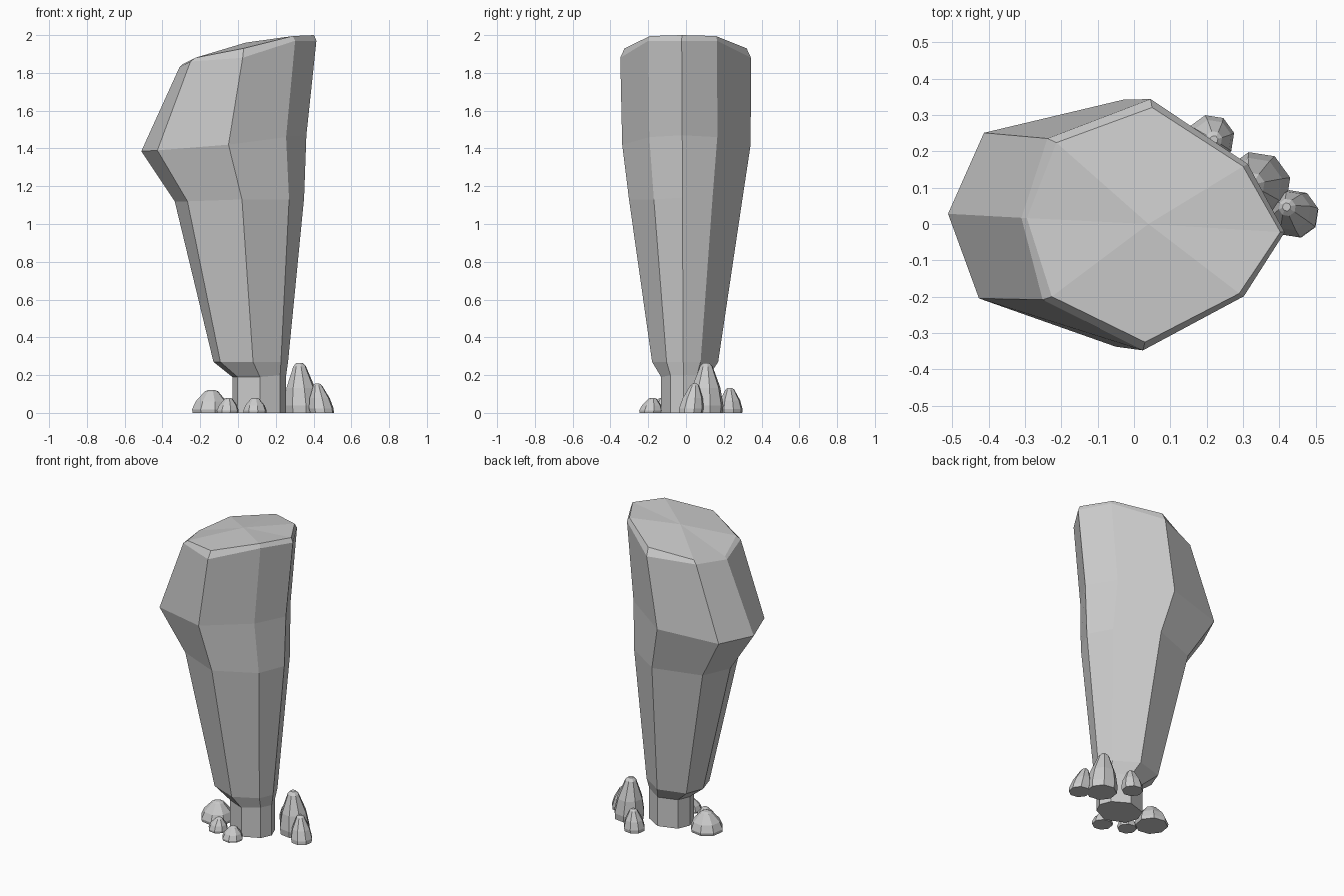
import bpy, bmesh, math

if "Cube" in bpy.data.objects:
    bpy.data.objects.remove(bpy.data.objects["Cube"])


def loft(name, rings, tip=None):
    """Skin a stack of rings; close the base and cap the top (fan to tip if given)."""
    bm = bmesh.new()
    vs = [[bm.verts.new(p) for p in r] for r in rings]
    n = len(rings[0])
    for a, b in zip(vs, vs[1:]):
        for i in range(n):
            j = (i + 1) % n
            bm.faces.new((a[i], a[j], b[j], b[i]))
    bm.faces.new(vs[0][::-1])
    top = bm.faces.new(vs[-1])
    if tip:
        centre = bmesh.ops.poke(bm, faces=[top])["verts"][0]
        centre.co = tip
    bmesh.ops.recalc_face_normals(bm, faces=bm.faces)
    me = bpy.data.meshes.new(name)
    bm.to_mesh(me)
    bm.free()
    ob = bpy.data.objects.new(name, me)
    bpy.context.collection.objects.link(ob)
    return ob


def body_ring(half):
    """Mirror five front-side points to an octagon, with a slight twist about z."""
    pts = half + [(x, -y, z) for x, y, z in half[3:0:-1]]
    return [(x + 0.03 * y, y - 0.055 * x, z) for x, y, z in pts]


# Stem and head: each level runs left, front-left, front, front-right, right
neck = [(-.03, 0, .19), (.0, -.08, .19), (.12, -.125, .19), (.225, -.07, .2), (.255, 0, .2)]
levels = [
    [(x, y, 0) for x, y, z in neck],
    neck,
    [(-.13, 0, .27), (-.09, -.115, .27), (.085, -.175, .27), (.23, -.09, .27), (.265, 0, .27)],
    [(-.335, 0, 1.12), (-.262, -.18, 1.12), (.03, -.30, 1.13), (.275, -.155, 1.13), (.35, 0, 1.14)],
    [(-.512, 0, 1.385), (-.42, -.228, 1.39), (-.04, -.34, 1.42), (.26, -.18, 1.46), (.362, 0, 1.47)],
    [(-.31, 0, 1.83), (-.245, -.222, 1.86), (.035, -.346, 1.88), (.308, -.182, 1.97), (.415, 0, 1.97)],
    [(-.295, 0, 1.845), (-.22, -.212, 1.88), (.04, -.323, 1.93), (.295, -.175, 1.995), (.403, 0, 2.0)],
]
loft("trunk", [body_ring(l) for l in levels], (.04, 0, 1.96))


def pod(name, x, y, r, h, dx=0, dy=0):
    """Faceted bud whose tip leans by (dx, dy)."""
    rings = []
    for k, t in ((.96, 0), (1, .15), (.82, .5), (.36, .93), (.17, 1)):
        rings.append([(x + dx * t + k * r * math.cos(a), y + dy * t + k * r * math.sin(a), t * h)
                      for a in (math.tau * (i + .3) / 8 for i in range(8))])
    loft(name, rings)


# Buds around the base
pod("tall_bud", .34, .105, .095, .265, -.015, .003)
pod("right_bud", .445, .025, .067, .155, -.025, .022)
pod("back_bud", .21, .236, .066, .133, .01, -.004)
pod("left_bud", -.145, -.01, .102, .122, .005, 0)
pod("front_left_bud", -.055, -.13, .06, .08, .005, .005)
pod("front_bud", .09, -.187, .064, .08, 0, .01)
